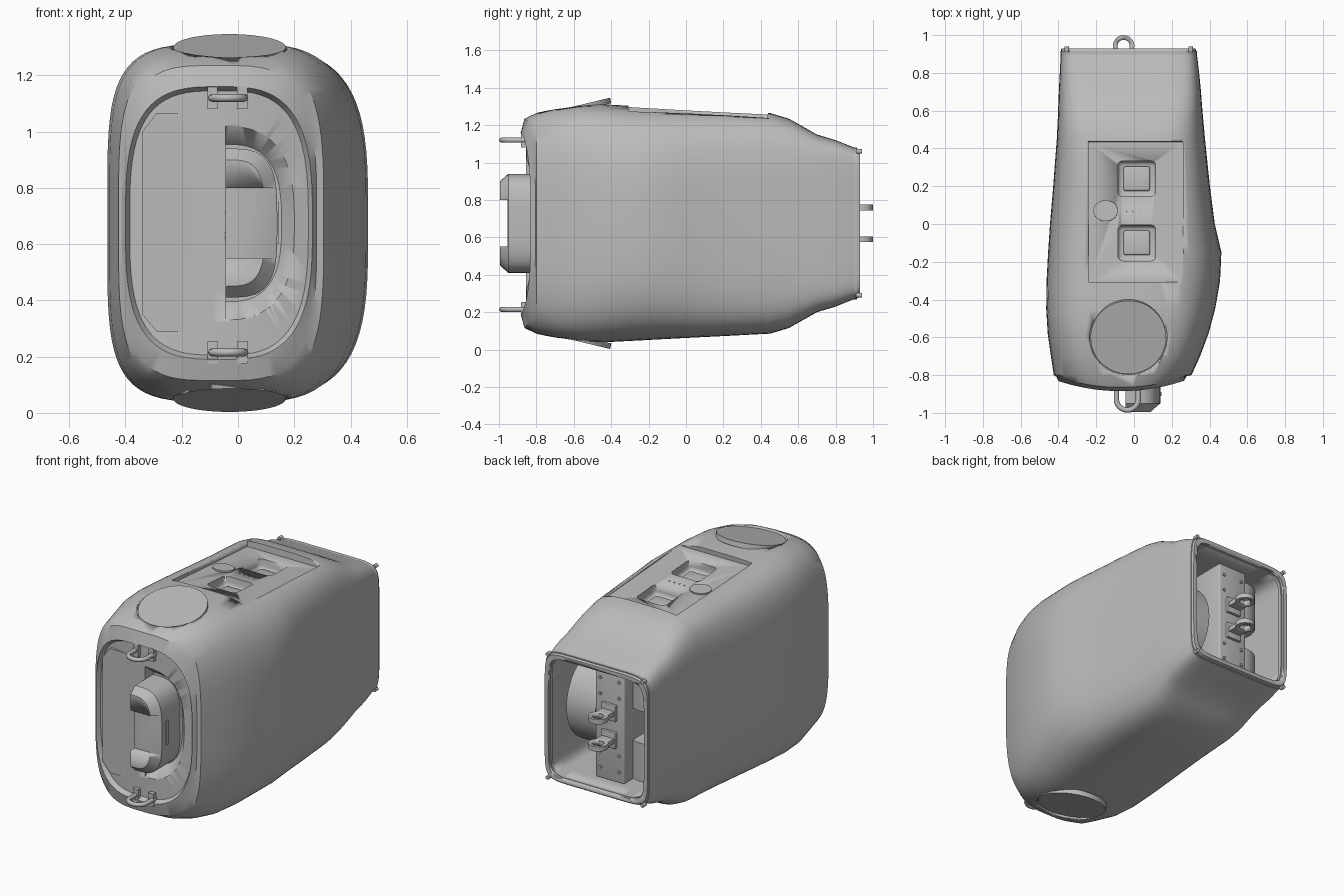
import bpy, bmesh, math
from mathutils import Vector

if "Cube" in bpy.data.objects:
    bpy.data.objects.remove(bpy.data.objects["Cube"])

ZC = 0.675  # height of the mirror plane

grey = bpy.data.materials.new("housing_grey")
grey.diffuse_color = (0.5, 0.5, 0.5, 1)
grey.use_nodes = True
grey.node_tree.nodes["Principled BSDF"].inputs["Base Color"].default_value = grey.diffuse_color


def finish(name, bm, angle=30):
    bmesh.ops.recalc_face_normals(bm, faces=bm.faces)
    me = bpy.data.meshes.new(name)
    bm.to_mesh(me)
    bm.free()
    ob = bpy.data.objects.new(name, me)
    bpy.context.collection.objects.link(ob)
    me.materials.append(grey)
    bpy.ops.object.select_all(action='DESELECT')
    ob.select_set(True)
    bpy.context.view_layer.objects.active = ob
    bpy.ops.object.shade_smooth_by_angle(angle=math.radians(angle))
    return ob


def loft(name, rings, angle=30):
    bm = bmesh.new()
    vs = [[bm.verts.new(p) for p in r] for r in rings]
    n = len(vs[0])
    for a, b in zip(vs, vs[1:]):
        for i in range(n):
            bm.faces.new((a[i], a[(i + 1) % n], b[(i + 1) % n], b[i]))
    bm.faces.new(vs[0])
    bm.faces.new(vs[-1])
    return finish(name, bm, angle)


def box(name, c, s, rx=0.0, bevel=0.0):
    bm = bmesh.new()
    bmesh.ops.create_cube(bm, size=1)
    bmesh.ops.scale(bm, vec=s, verts=bm.verts)
    if bevel:
        bmesh.ops.bevel(bm, geom=bm.edges[:], offset=bevel, segments=3, affect='EDGES', profile=0.5)
    ob = finish(name, bm)
    ob.location, ob.rotation_euler = c, (rx, 0, 0)
    return ob


def cyl(name, c, r, h, rot=(0, 0, 0), sy=1.0, seg=40):
    bm = bmesh.new()
    bmesh.ops.create_cone(bm, cap_ends=True, segments=seg, radius1=r, radius2=r, depth=h)
    bmesh.ops.scale(bm, vec=(1, sy, 1), verts=bm.verts)
    ob = finish(name, bm)
    ob.location, ob.rotation_euler = c, rot
    return ob


def cut(target, tool):
    m = target.modifiers.new("cut", 'BOOLEAN')
    m.operation, m.object, m.solver = 'DIFFERENCE', tool, 'EXACT'
    bpy.context.view_layer.update()
    bpy.context.view_layer.objects.active = target
    bpy.ops.object.modifier_apply(modifier=m.name)
    bpy.data.objects.remove(tool)


def tube(name, pts, r):
    cu = bpy.data.curves.new(name, 'CURVE')
    cu.dimensions, cu.bevel_depth, cu.bevel_resolution, cu.use_fill_caps = '3D', r, 2, True
    sp = cu.splines.new('POLY')
    sp.points.add(len(pts) - 1)
    for p, q in zip(sp.points, pts):
        p.co = (*q, 1)
    cu.materials.append(grey)
    ob = bpy.data.objects.new(name, cu)
    bpy.context.collection.objects.link(ob)
    return ob


def spow(v, e):
    return math.copysign(abs(v) ** e, v)


# cross-section with separate left and right width and roundness
def section(y, xl, xr, zh, nl, nr, bend=False, cx=0.0):
    pts = []
    for i in range(72):
        t = 2 * math.pi * (i + 0.5) / 72
        c, s = math.cos(t), math.sin(t)
        n, a = (nr, xr - cx) if c > 0 else (nl, cx - xl)
        x = cx + a * spow(c, 2 / n)
        yy = y + (0.055 * ((x + 0.07) / 0.335) ** 2 if bend else 0)
        pts.append((x, yy, ZC + zh * spow(s, 2 / n)))
    return pts


# housing: lofted along its length, with a curved recessed front
rows = [(0.93, -.385, .325, .395, 9, 9), (0.90, -.388, .333, .405, 9, 9),
        (0.80, -.393, .345, .445, 8, 8), (0.70, -.398, .355, .475, 7, 7),
        (0.63, -.401, .360, .515, 6, 6), (0.55, -.404, .367, .56, 5.5, 5),
        (0.45, -.409, .376, .59, 5, 4.5), (0.20, -.428, .402, .603, 4.6, 4.2),
        (0.0, -.445, .428, .613, 4.5, 3.8), (-.15, -.455, .463, .621, 4.5, 3.4),
        (-.30, -.463, .456, .629, 4.5, 3.3), (-.45, -.465, .43, .637, 4.5, 3.4),
        (-.58, -.457, .395, .637, 4.4, 3.5), (-.70, -.44, .35, .617, 4.2, 3.6)]
rings = [section(*r) for r in rows]
rings.append(section(-.80, -.425, .305, .59, 4, 3.6, cx=-.04))
rings.append(section(-.865, -.412, .28, .56, 3.8, 3.5, True, -.06))
rings.append(section(-.885, -.40, .265, .485, 3.2, 3.0, True, -.06))
rings.append(section(-.855, -.385, .25, .47, 3.2, 3.0, True, -.06))
for k in (0.75, 0.5, 0.25, 0.06):
    rings.append(section(-.855, -.06 - .325 * k, -.06 + .31 * k, .47 * k, 3.2, 3, True, -.06))
housing = loft("housing", rings)

# open back
cut(housing, loft("back_cavity", [section(1.0, -.36, .30, .37, 9, 9), section(0.8, -.36, .30, .37, 9, 9),
                                  section(0.25, -.36, .30, .37, 9, 9)]))

# sunken top panel with two square pockets
tilt = -math.atan(0.0676)
cut(housing, box("panel_cutter", (0.01, 0.07, 1.35), (0.5, 0.745, 0.2), tilt))
for y in (0.24, -0.10):
    z = 1.25 - 0.0676 * (y - 0.07)
    cut(housing, box("pocket_cutter", (0.015, y, z), (0.20, 0.19, 0.13), tilt, 0.025))
    box("pocket_pad", (0.015, y, z - 0.06), (0.14, 0.13, 0.03), tilt, 0.01)
cyl("oval_button", (-0.15, 0.07, 1.253), 0.065, 0.012, (tilt, 0, 0), 0.85)
for i in range(4):
    cyl("indicator_dot", (-0.04 + 0.035 * i, 0.07, 1.25), 0.006, 0.006, (tilt, 0, 0), 1, 8)

# tilted round lids on the top and the bottom
lid_tilt = math.atan(0.24)
for s in (1, -1):
    rot = (s * lid_tilt, 0, 0)
    normal = Vector((0, -math.sin(lid_tilt), s * math.cos(lid_tilt)))
    c = Vector((-0.03, -0.60, ZC + s * 0.622))
    cut(housing, cyl("lid_cutter", c + normal * 0.09, 0.205, 0.2, rot, 1, 48))
    cyl("round_lid", c - normal * 0.012, 0.2, 0.03, rot, 1, 48)


# D-shaped outline used by the grip and the scoop around it
def d_ring(y, w, h, n=3.5):
    pts = []
    for i in range(25):
        t = -math.pi / 2 + math.pi * i / 24
        pts.append((-0.045 + w * spow(abs(math.cos(t)), 2 / n), y, ZC + h * spow(math.sin(t), 2 / n)))
    pts[0] = (-0.045, y, ZC - h)
    pts[-1] = (-0.045, y, ZC + h)
    return pts


cut(housing, loft("scoop_cutter", [d_ring(-.95, .34, .40, 2.6), d_ring(-.86, .285, .35, 2.6),
                                   d_ring(-.77, .20, .28, 2.8)]))
grip = loft("grip", [d_ring(-.76, .185, .265), d_ring(-.95, .185, .265), d_ring(-.995, .14, .225)], 25)
cut(grip, box("grip_gap", (0.0, -1.0, ZC), (0.5, 0.09, 0.25)))
box("grip_slot", (0.141, -0.90, ZC), (0.008, 0.02, 0.15))

# flat front plate with clipped outer corners
outline = [(-.045, .29), (-.045, 1.065), (-.29, 1.065), (-.34, 1.0), (-.34, .35), (-.29, .29)]
loft("front_plate", [[(x, y, z) for x, z in outline] for y in (-.79, -.85)])

# front shackles on mounting tabs
for z in (1.12, 0.215):
    arc = [(-0.035 + 0.058 * math.cos(t), -0.93 - 0.055 * math.sin(t), z)
           for t in [math.pi * i / 12 for i in range(13)]]
    tube("front_shackle", [(0.023, -0.85, z)] + arc + [(-0.093, -0.85, z)], 0.014)
    for x in (-0.09, 0.015):
        box("shackle_tab", (x, -0.87, z), (0.036, 0.025, 0.08))

# back rim lip and corner pins
bm = bmesh.new()
loops = [section(y, -.382 + d, .325 - d, .398 - d, 9, 9) for y, d in
         ((.895, -.008), (.915, -.008), (.915, .03), (.895, .03))]
vs = [[bm.verts.new(p) for p in l] for l in loops]
for k in range(4):
    a, b = vs[k], vs[(k + 1) % 4]
    for i in range(72):
        j = (i + 1) % 72
        bm.faces.new((a[i], a[j], b[j], b[i]))
finish("back_rim", bm)
for x in (-.355, .30):
    for s in (1, -1):
        cyl("rim_pin", (x, 0.925, ZC + s * 0.385), 0.012, 0.03, (math.pi / 2, 0, 0), 1, 12)

# mechanism inside the back: bracket, drums and side cheek
box("bracket", (-0.055, 0.72, ZC), (0.2, 0.22, 0.70), 0, 0.01)
for s in (1, -1):
    cyl("side_drum", (-0.22, 0.62, ZC + s * 0.22), 0.14, 0.24)
    box("bracket_foot", (-0.055, 0.838, ZC + s * 0.085), (0.10, 0.02, 0.10), 0, 0.004)
    for x in (-0.12, 0.01):
        for dz in (0.18, 0.28):
            cyl("bracket_bolt", (x, 0.832, ZC + s * dz), 0.01, 0.012, (math.pi / 2, 0, 0), 1, 10)
cyl("side_cheek", (0.18, 0.50, ZC), 0.28, 0.20, (0, math.pi / 2, 0))

# back towing eyes: flat rings on short arms
for s in (1, -1):
    z = ZC + s * 0.085
    eye = cyl("towing_eye", (-0.055, 0.943, z), 0.057, 0.03, (0, 0, 0), 1, 32)
    cut(eye, cyl("eye_hole", (-0.055, 0.943, z), 0.032, 0.1, (0, 0, 0), 1, 24))
    box("eye_arm", (-0.055, 0.875, z), (0.085, 0.08, 0.028))
